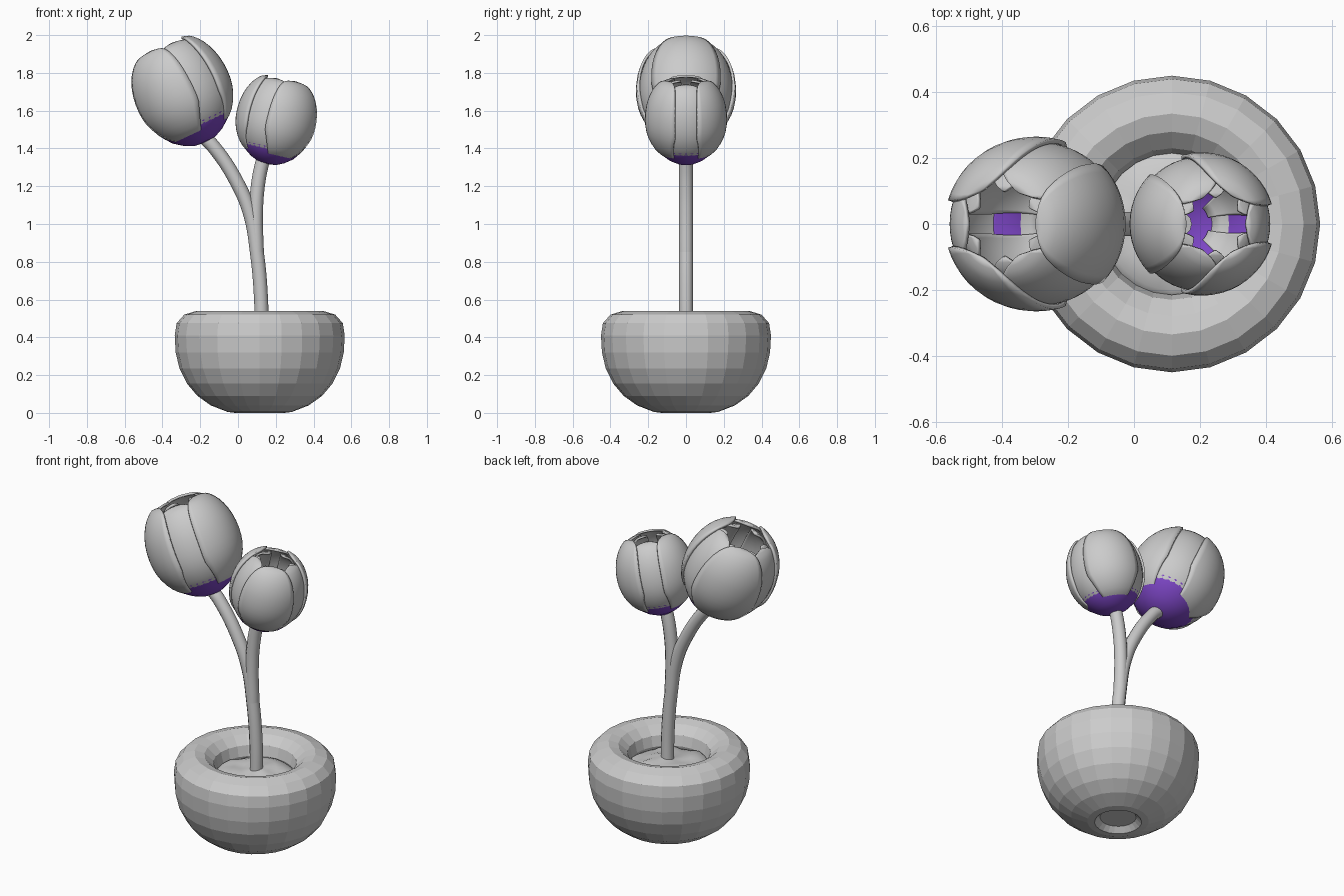
import bpy, bmesh, math
from mathutils import Matrix, Vector, noise

if "Cube" in bpy.data.objects:
    bpy.data.objects.remove(bpy.data.objects["Cube"])

purple = bpy.data.materials.new("purple")
purple.diffuse_color = (0.2, 0.06, 0.55, 1)
purple.use_nodes = True
purple.node_tree.nodes["Principled BSDF"].inputs["Base Color"].default_value = purple.diffuse_color


def make(name, bm, smooth=True, mat=None):
    bmesh.ops.recalc_face_normals(bm, faces=bm.faces)
    me = bpy.data.meshes.new(name)
    bm.to_mesh(me)
    bm.free()
    for p in me.polygons:
        p.use_smooth = smooth
    if mat:
        me.materials.append(mat)
    ob = bpy.data.objects.new(name, me)
    bpy.context.collection.objects.link(ob)
    return ob


def lathe(name, profile, sides, smooth=True, mat=None):
    bm = bmesh.new()
    vs = [bm.verts.new((r, 0, z)) for r, z in profile]
    es = [bm.edges.new(p) for p in zip(vs, vs[1:])]
    bmesh.ops.spin(bm, geom=vs + es, axis=(0, 0, 1), cent=(0, 0, 0),
                   angle=2 * math.pi, steps=sides)
    bmesh.ops.remove_doubles(bm, verts=bm.verts, dist=1e-4)
    return make(name, bm, smooth, mat)


def sample(points, t):
    """Smooth (Catmull-Rom) point on a profile, t in 0..1"""
    f = t * (len(points) - 1)
    i = min(int(f), len(points) - 2)
    u = f - i
    b, c = Vector(points[i]), Vector(points[i + 1])
    a = Vector(points[i - 1]) if i else 2 * b - c
    d = Vector(points[i + 2]) if i + 2 < len(points) else 2 * c - b
    return 0.5 * (2 * b + (c - a) * u + (2 * a - 5 * b + 4 * c - d) * u * u
                  + (3 * b - a - 3 * c + d) * u ** 3)


# Pot: faceted bowl with a rolled rim and a recessed foot
POT_X = 0.115
pot = lathe("pot", [(0, 0.03), (0.10, 0.03), (0.13, 0.0), (0.17, 0.005), (0.26, 0.04),
                    (0.33, 0.09), (0.385, 0.155), (0.425, 0.235), (0.445, 0.32),
                    (0.45, 0.41), (0.44, 0.475), (0.40, 0.52), (0.335, 0.54),
                    (0.28, 0.525), (0.23, 0.48), (0.215, 0.42), (0.24, 0.33)],
            24, smooth=False)
pot.location.x = POT_X

# Soil: uneven mound inside the rim
soil = lathe("soil", [(0, 0.45), (0.04, 0.45), (0.08, 0.445), (0.12, 0.44), (0.16, 0.43),
                      (0.20, 0.42), (0.235, 0.40), (0.24, 0.34)], 32)
for v in soil.data.vertices:
    if v.co.z > 0.41:
        v.co.z += 0.025 * noise.noise(Vector((v.co.x * 9, v.co.y * 9, 0.3)))
soil.location.x = POT_X


# Stems: one trunk with a branch
def stem(name, pts):
    cu = bpy.data.curves.new(name, 'CURVE')
    cu.dimensions = '3D'
    cu.bevel_depth = 0.037
    cu.bevel_resolution = 4
    cu.use_fill_caps = True
    sp = cu.splines.new('BEZIER')
    sp.bezier_points.add(len(pts) - 1)
    for bp, (x, z) in zip(sp.bezier_points, pts):
        bp.co = (x, 0, z)
        bp.handle_left_type = bp.handle_right_type = 'AUTO'
    bpy.context.collection.objects.link(bpy.data.objects.new(name, cu))


stem("main_stem", [(0.125, 0.38), (0.122, 0.6), (0.10, 0.85), (0.065, 1.05),
                   (0.0, 1.21), (-0.13, 1.41), (-0.17, 1.45)])
stem("side_stem", [(0.10, 0.85), (0.095, 1.05), (0.105, 1.2), (0.125, 1.31), (0.14, 1.36)])

# Flowers: purple cup, two whorls of wide petals, a ring of narrow inner petals
PETAL = [(0.11, 0.015), (0.19, 0.07), (0.245, 0.16), (0.265, 0.26),
         (0.255, 0.37), (0.22, 0.46), (0.17, 0.52), (0.12, 0.54)]


def petal(name, yaw, half, rs, zs, place):
    bm = bmesh.new()
    rows, cols = 18, 12
    grid = []
    for i in range(rows + 1):
        t = i / rows
        r, z = sample(PETAL, t)
        w = half * min(1, 0.62 + 1.1 * t) * math.sqrt(max(1 - t ** 6, 0.01))
        row = []
        for j in range(cols + 1):
            a = yaw + w * (2 * j / cols - 1)
            row.append(bm.verts.new((r * rs * math.cos(a), r * rs * math.sin(a), z * zs)))
        grid.append(row)
    for i in range(rows):
        for j in range(cols):
            bm.faces.new((grid[i][j], grid[i][j + 1], grid[i + 1][j + 1], grid[i + 1][j]))
    ob = make(name, bm)
    # Keep the outside facing away from the flower axis
    p = ob.data.polygons[rows * cols // 2]
    if p.normal.dot(Vector((p.center.x, p.center.y, 0))) < 0:
        ob.data.flip_normals()
    ob.matrix_world = place
    sol = ob.modifiers.new("thickness", 'SOLIDIFY')
    sol.thickness = 0.014
    sol.offset = -1


def flower(tag, base, tilt, size, turn):
    place = (Matrix.Translation((base[0], 0, base[1]))
             @ Matrix.Rotation(math.radians(tilt), 4, 'Y') @ Matrix.Scale(size, 4))
    cup = lathe(tag + "_flower_cup",
                [(0, -0.022), (0.06, -0.015), (0.11, 0.008), (0.16, 0.045), (0.195, 0.09),
                 (0.215, 0.14), (0.2, 0.14), (0.15, 0.06), (0.09, 0.02), (0, 0.005)],
                32, mat=purple)
    cup.matrix_world = place
    for k in range(6):
        yaw = math.radians(turn + 60 * k)
        outer = k % 2 == 0
        petal(f"{tag}_flower_petal_{k + 1}", yaw, math.radians(44 if outer else 40),
              1.0 if outer else 0.94, 1.0 if outer else 0.985, place)
        petal(f"{tag}_flower_inner_petal_{k + 1}", yaw + math.radians(30),
              math.radians(22), 0.84, 0.95, place)


flower("large", (-0.18, 1.452), -25, 1.0, 0)
flower("small", (0.155, 1.335), 13, 0.82, 180)
